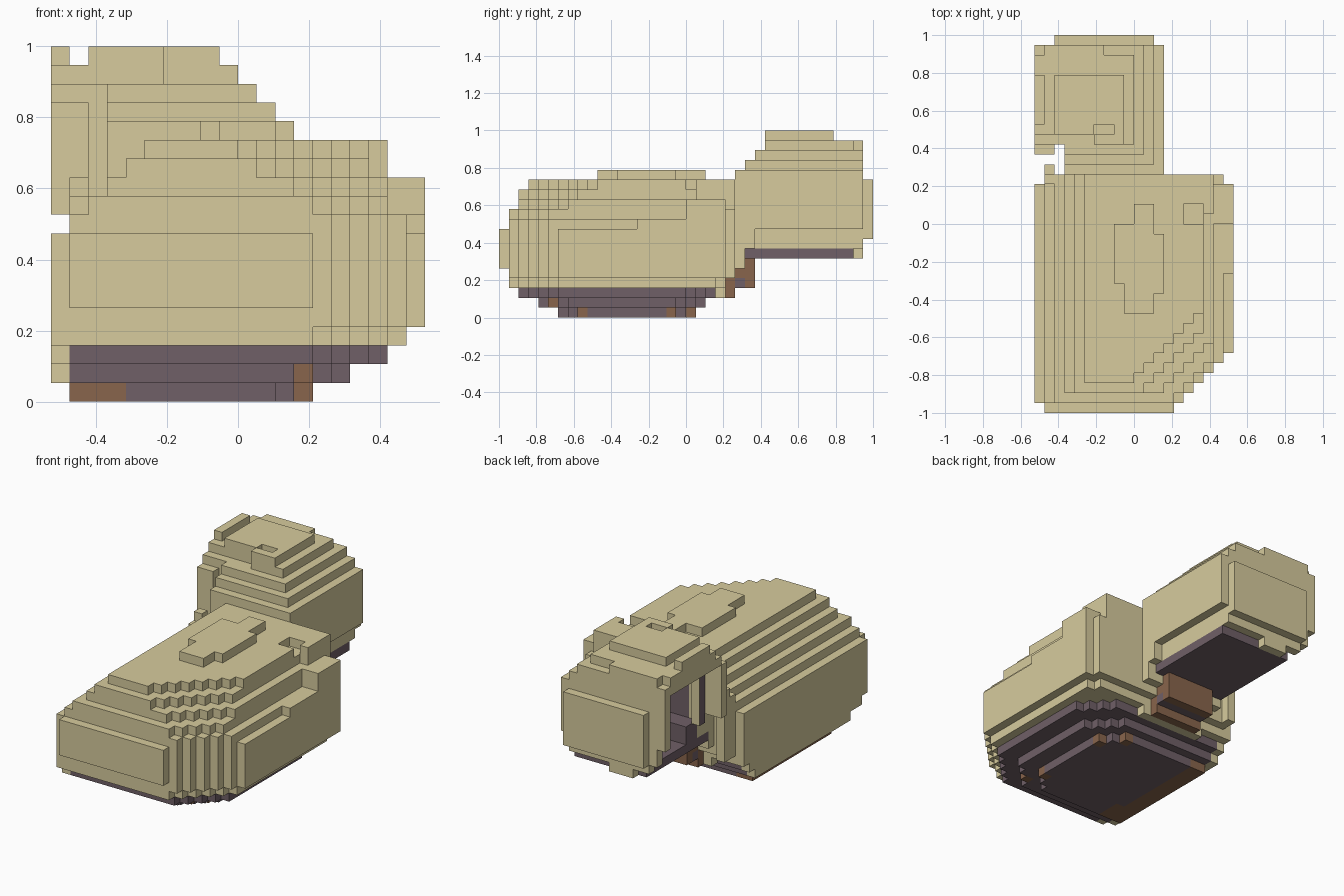
import bpy, bmesh
from mathutils import Vector

if "Cube" in bpy.data.objects:
    bpy.data.objects.remove(bpy.data.objects["Cube"])

UNIT = 1 / 19
ORIGIN = Vector((-10, -19, 0))


def material(name, rgb):
    m = bpy.data.materials.new(name)
    m.use_nodes = True
    m.diffuse_color = (*rgb, 1)
    m.node_tree.nodes["Principled BSDF"].inputs["Base Color"].default_value = (*rgb, 1)
    return m


MATS = [material("sand", (0.68, 0.6, 0.337)),
        material("dark_mauve", (0.16, 0.116, 0.135)),
        material("rust_brown", (0.25, 0.13, 0.072))]
SAND, MAUVE, BROWN = range(3)

cells = {}      # block position -> (part, colour)
hollow = set()  # carved blocks inside the rear pod


def box(part, col, xs, ys, zs, front=0, back=0):
    """Fill blocks; front and back step off the +x corners."""
    for i in range(*xs):
        for j in range(*ys):
            side = xs[1] - 1 - i
            if side + j - ys[0] < front or side + ys[1] - 1 - j < back:
                continue
            for k in range(*zs):
                cells[i, j, k] = (part, col)


def carve(xs, ys, zs, lined=False):
    for i in range(*xs):
        for j in range(*ys):
            for k in range(*zs):
                cells.pop((i, j, k), None)
                if lined:
                    hollow.add((i, j, k))


# Stepped sole with rusty edge and corners
box("sole", MAUVE, (1, 14), (6, 20), (0, 1), 2, 2)
box("sole", MAUVE, (1, 16), (4, 21), (1, 2), 3, 3)
box("sole", MAUVE, (1, 18), (2, 22), (2, 3), 4, 3)
box("sole", BROWN, (1, 3), (6, 20), (0, 1))
box("sole", BROWN, (3, 4), (6, 9), (0, 1))
for i, j, k in ((13, 8, 0), (13, 17, 0), (11, 19, 0), (13, 5, 1)):
    box("sole", BROWN, (i, i + 1), (j, j + 1), (k, k + 1))

# Main body: lower side skirt, flanks, then shrinking shoulder layers
box("body", SAND, (0, 1), (4, 21), (1, 2))
box("body", SAND, (0, 1), (2, 22), (2, 3))
box("body", SAND, (0, 19), (1, 23), (3, 4), 5, 1)
box("body", SAND, (0, 20), (1, 23), (4, 9), 5)
box("body", SAND, (1, 19), (23, 24), (4, 11))
for k, left, right, start, corner in ((9, 1, 19, 1, 4), (10, 2, 18, 1, 4),
                                      (11, 3, 18, 2, 5), (12, 4, 17, 2, 6),
                                      (13, 5, 17, 3, 7)):
    box("body", SAND, (left, right), (start, 24), (k, k + 1), corner)
box("body", SAND, (1, 14), (0, 1), (5, 9))
box("body", SAND, (19, 20), (14, 23), (9, 10))
box("body", SAND, (18, 20), (19, 23), (9, 12))
box("body", SAND, (15, 18), (20, 24), (12, 14))
carve((15, 17), (19, 21), (13, 14))
box("body", SAND, (1, 2), (24, 25), (4, 12))

# Raised plate on the back of the body
box("top_plate", SAND, (8, 12), (13, 19), (14, 15))
box("top_plate", SAND, (9, 12), (10, 13), (14, 15))
box("top_plate", SAND, (12, 13), (12, 18), (14, 15))
box("top_plate", SAND, (10, 12), (19, 21), (14, 15))

# Neck with a rusty underside
box("neck", SAND, (3, 13), (24, 25), (5, 15))
box("neck", SAND, (3, 13), (25, 26), (7, 15))
box("neck", SAND, (3, 12), (25, 26), (15, 16))
box("neck", BROWN, (5, 11), (24, 26), (4, 5))
box("neck", BROWN, (5, 11), (25, 26), (5, 6))
box("neck", MAUVE, (5, 11), (24, 25), (3, 4))
box("neck", BROWN, (5, 11), (25, 26), (3, 4))
box("neck", SAND, (4, 12), (22, 23), (2, 3))
box("neck", BROWN, (5, 11), (23, 24), (2, 4))

# Rear pod: floor, walls and stepped roof
box("rear_pod", MAUVE, (3, 12), (25, 36), (6, 7))
box("rear_pod", SAND, (4, 7), (36, 37), (6, 7))
box("rear_pod", SAND, (2, 12), (26, 37), (7, 8))
box("rear_pod", SAND, (0, 12), (26, 37), (8, 9))
box("rear_pod", SAND, (0, 13), (26, 37), (9, 15))
for k, right, start in ((15, 12, 26), (16, 11, 26), (17, 10, 27)):
    box("rear_pod", SAND, (0, right), (start, 37 if k < 17 else 36), (k, k + 1))
carve((0, 3), (26, 27), (16, 17))
carve((0, 6), (27, 28), (17, 18))
box("rear_pod", SAND, (1, 7), (36, 37), (17, 18))
box("rear_pod", SAND, (2, 9), (28, 34), (18, 19))
box("rear_pod", SAND, (6, 9), (27, 28), (18, 19))
carve((6, 8), (28, 29), (18, 19))
box("rear_pod", SAND, (0, 1), (29, 34), (18, 19))
box("rear_pod", SAND, (2, 12), (37, 38), (8, 14))

# Pod is hollow and open on its flat side
carve((0, 11), (27, 36), (7, 16), True)
carve((0, 1), (26, 37), (7, 10))
carve((1, 3), (26, 27), (7, 10))
carve((2, 3), (25, 27), (7, 19))
box("rear_pod", SAND, (2, 3), (27, 28), (9, 17))
box("pod_ledge", MAUVE, (3, 8), (27, 29), (7, 9))
box("pod_ledge", MAUVE, (5, 8), (29, 31), (7, 8))

STEPS = [Vector(v) for v in ((1, 0, 0), (-1, 0, 0), (0, 1, 0),
                             (0, -1, 0), (0, 0, 1), (0, 0, -1))]


def build(part):
    """Make the visible skin of one part."""
    bm = bmesh.new()
    verts = {}
    for pos, (owner, col) in cells.items():
        if owner != part:
            continue
        for n in STEPS:
            near = tuple(int(p + d) for p, d in zip(pos, n))
            if near in cells:
                continue
            u = Vector((n.y, n.z, n.x))
            v = n.cross(u)
            centre = Vector(pos) + Vector((0.5, 0.5, 0.5)) + n / 2
            loop = []
            for a, b in ((-1, -1), (1, -1), (1, 1), (-1, 1)):
                p = centre + (u * a + v * b) / 2
                key = tuple(round(c) for c in p)
                if key not in verts:
                    verts[key] = bm.verts.new((Vector(key) + ORIGIN) * UNIT)
                loop.append(verts[key])
            face = bm.faces.new(loop)
            # Inner lining, except the pale front panel by the opening
            lined = near in hollow and not (n.y > 0 and pos[0] < 4)
            face.material_index = MAUVE if lined else col
    bmesh.ops.dissolve_limit(bm, angle_limit=0.01, verts=bm.verts[:],
                             edges=bm.edges[:], delimit={'MATERIAL'})
    mesh = bpy.data.meshes.new(part)
    bm.to_mesh(mesh)
    bm.free()
    for m in MATS:
        mesh.materials.append(m)
    bpy.context.collection.objects.link(bpy.data.objects.new(part, mesh))


for part in sorted({owner for owner, _ in cells.values()}):
    build(part)
